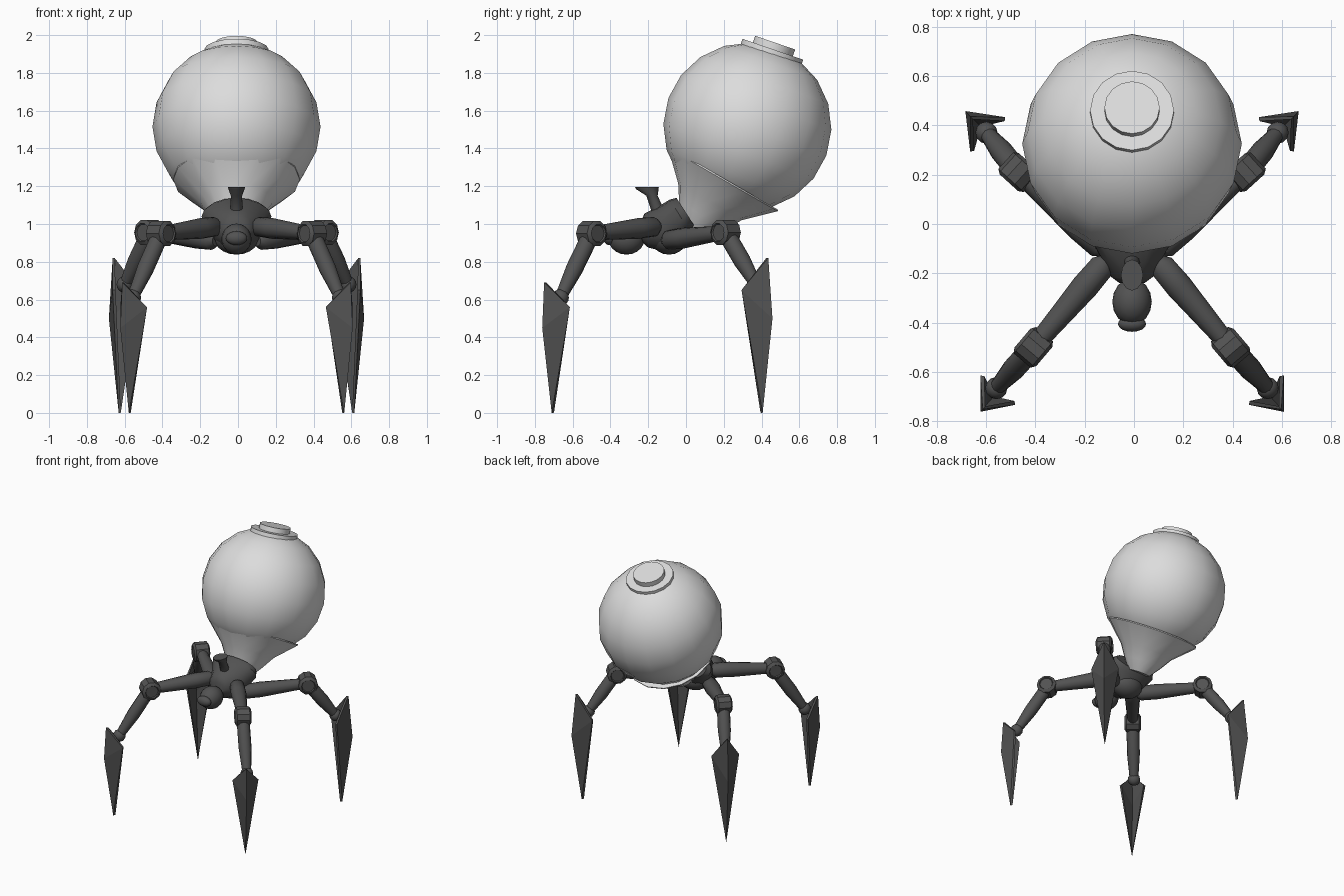
import bpy, bmesh, math
from mathutils import Vector, Matrix

if "Cube" in bpy.data.objects:
    bpy.data.objects.remove(bpy.data.objects["Cube"])

CX = -0.008  # centre line of the body


def material(name, c):
    m = bpy.data.materials.new(name)
    m.diffuse_color = (c, c, c, 1)
    m.use_nodes = True
    m.node_tree.nodes["Principled BSDF"].inputs["Base Color"].default_value = m.diffuse_color
    return m


LIGHT = material("pale grey", 0.72)
DARK = material("dark grey", 0.085)


def finish(name, bm, mat, angle=40):
    bmesh.ops.recalc_face_normals(bm, faces=bm.faces[:])
    me = bpy.data.meshes.new(name)
    bm.to_mesh(me)
    bm.free()
    me.materials.append(mat)
    ob = bpy.data.objects.new(name, me)
    bpy.context.collection.objects.link(ob)
    bpy.ops.object.select_all(action='DESELECT')
    bpy.context.view_layer.objects.active = ob
    ob.select_set(True)
    if angle:
        bpy.ops.object.shade_smooth_by_angle(angle=math.radians(angle))
    return ob


def loft(name, rings, mat, n=16, angle=40):
    """Skin elliptical rings given as (centre, half axis u, half axis v)."""
    bm = bmesh.new()
    loops = []
    for c, u, v in rings:
        loops.append([bm.verts.new(Vector(c) + Vector(u) * math.cos(t) + Vector(v) * math.sin(t))
                      for t in (2 * math.pi * i / n for i in range(n))])
    for a, b in zip(loops, loops[1:]):
        for i in range(n):
            j = (i + 1) % n
            bm.faces.new((a[i], a[j], b[j], b[i]))
    bm.faces.new(loops[0][::-1])
    bm.faces.new(loops[-1])
    return finish(name, bm, mat, angle)


def turned(name, base, axis, profile, mat, n=16, angle=40):
    """Round part: profile of (distance along axis, radius)."""
    axis = Vector(axis).normalized()
    u = axis.cross(Vector((0, 0, 1)) if abs(axis.z) < 0.95 else Vector((1, 0, 0))).normalized()
    v = axis.cross(u)
    return loft(name, [(Vector(base) + axis * d, u * r, v * r) for d, r in profile], mat, n, angle)


def ball(name, centre, radii, mat, seg=16, rings=10, tilt=0):
    bm = bmesh.new()
    mtx = (Matrix.Translation(centre) @ Matrix.Rotation(math.radians(tilt), 4, 'X')
           @ Matrix.Diagonal((*radii, 1)))
    bmesh.ops.create_uvsphere(bm, u_segments=seg, v_segments=rings, radius=1, matrix=mtx)
    return finish(name, bm, mat, 60)


def tilted(deg):
    return Vector((0, math.sin(math.radians(deg)), math.cos(math.radians(deg))))


# bulb, its lower funnel and the stepped cap
ball("bulb", (CX, 0.325, 1.515), (0.445,) * 3, LIGHT, 16, 10, -20)
turned("bulb_funnel", (CX, 0.195, 1.235), tilted(30),
       [(-0.30, 0.08), (-0.22, 0.14), (-0.135, 0.195), (0, 0.335), (0.008, 0.335), (0.008, 0.30)], LIGHT, 16)
turned("cap_base", (CX, 0.46, 1.925), tilted(19), [(-0.06, 0.17), (0, 0.17)], LIGHT, 16)
turned("cap_top", (CX, 0.46, 1.925), tilted(19), [(-0.02, 0.112), (0.037, 0.112)], LIGHT, 16)

# thorax flaring back into the collar that holds the funnel
loft("thorax", [((CX, y, z), (rx, 0, 0), (0, vy, vz)) for y, z, rx, vy, vz in (
    (-0.24, 0.96, 0.05, 0.0, 0.05), (-0.21, 0.965, 0.09, -0.01, 0.09),
    (-0.12, 0.965, 0.135, -0.04, 0.12), (-0.03, 1.04, 0.185, -0.055, 0.09),
    (0.0, 1.06, 0.165, -0.05, 0.078))], DARK)
ball("belly", (CX, -0.09, 0.93), (0.12, 0.10, 0.092), DARK)

# head and snout
ball("head", (CX, -0.315, 0.92), (0.08, 0.095, 0.082), DARK)
ball("snout", (CX, -0.405, 0.925), (0.057, 0.032, 0.037), DARK)

# flared horn leaning forward
loft("horn", [((CX, y, z), (rx, 0, 0), (0, ry, 0)) for y, z, rx, ry in (
    (-0.145, 1.06, 0.032, 0.035), (-0.18, 1.15, 0.03, 0.03),
    (-0.205, 1.185, 0.043, 0.06), (-0.207, 1.196, 0.045, 0.063))], DARK, 12)


def leg(label, s, hip, knee, ankle, top, mid, tip, wing_in, wing_side):
    def P(p):
        return Vector((CX + s * p[0], p[1], p[2]))
    h, k, a = P(hip), P(knee), P(ankle)
    # upper limb, thicker towards the hip
    L = (k - h).length
    turned(label + "_upper_limb", h, k - h,
           [(-0.03, 0.03), (0, 0.052), (L * 0.25, 0.055), (L * 0.85, 0.04), (L, 0.038)], DARK, 12)
    # knee drum lying across the limb, with stepped ends
    across = (k - h).cross(Vector((0, 0, 1))).normalized()
    turned(label + "_knee", k, across,
           [(-0.05, 0.03), (-0.05, 0.045), (-0.058, 0.05), (-0.045, 0.07), (0.045, 0.07),
            (0.058, 0.05), (0.05, 0.045), (0.05, 0.03)], DARK, 10, 30)
    # shin and ankle
    L = (a - k).length
    turned(label + "_shin", k, a - k,
           [(0, 0.04), (L * 0.15, 0.046), (L * 0.55, 0.046), (L * 0.9, 0.034), (L, 0.032)], DARK, 12)
    ball(label + "_ankle", a, (0.045,) * 3, DARK, 12, 8)
    # folded blade foot with an outward ridge
    bm = bmesh.new()
    t, m, e, wi, ws = (bm.verts.new(P(p)) for p in (top, mid, tip, wing_in, wing_side))
    for f in ((t, wi, m), (wi, e, m), (t, m, ws), (ws, m, e)):
        bm.faces.new(f)
    ob = finish(label + "_blade", bm, DARK, None)
    mod = ob.modifiers.new("thickness", 'SOLIDIFY')
    mod.thickness, mod.offset = 0.016, 0


for side, s in (("right", 1), ("left", -1)):
    leg("front_" + side, s, (0.12, -0.17, 0.985), (0.40, -0.50, 0.95), (0.55, -0.665, 0.61),
        (0.60, -0.745, 0.69), (0.61, -0.755, 0.45), (0.565, -0.705, 0.0),
        (0.475, -0.725, 0.56), (0.607, -0.615, 0.56))
    leg("back_" + side, s, (0.13, -0.09, 0.915), (0.46, 0.21, 0.955), (0.59, 0.37, 0.68),
        (0.65, 0.43, 0.82), (0.67, 0.452, 0.50), (0.618, 0.40, 0.0),
        (0.515, 0.425, 0.65), (0.648, 0.295, 0.65))
